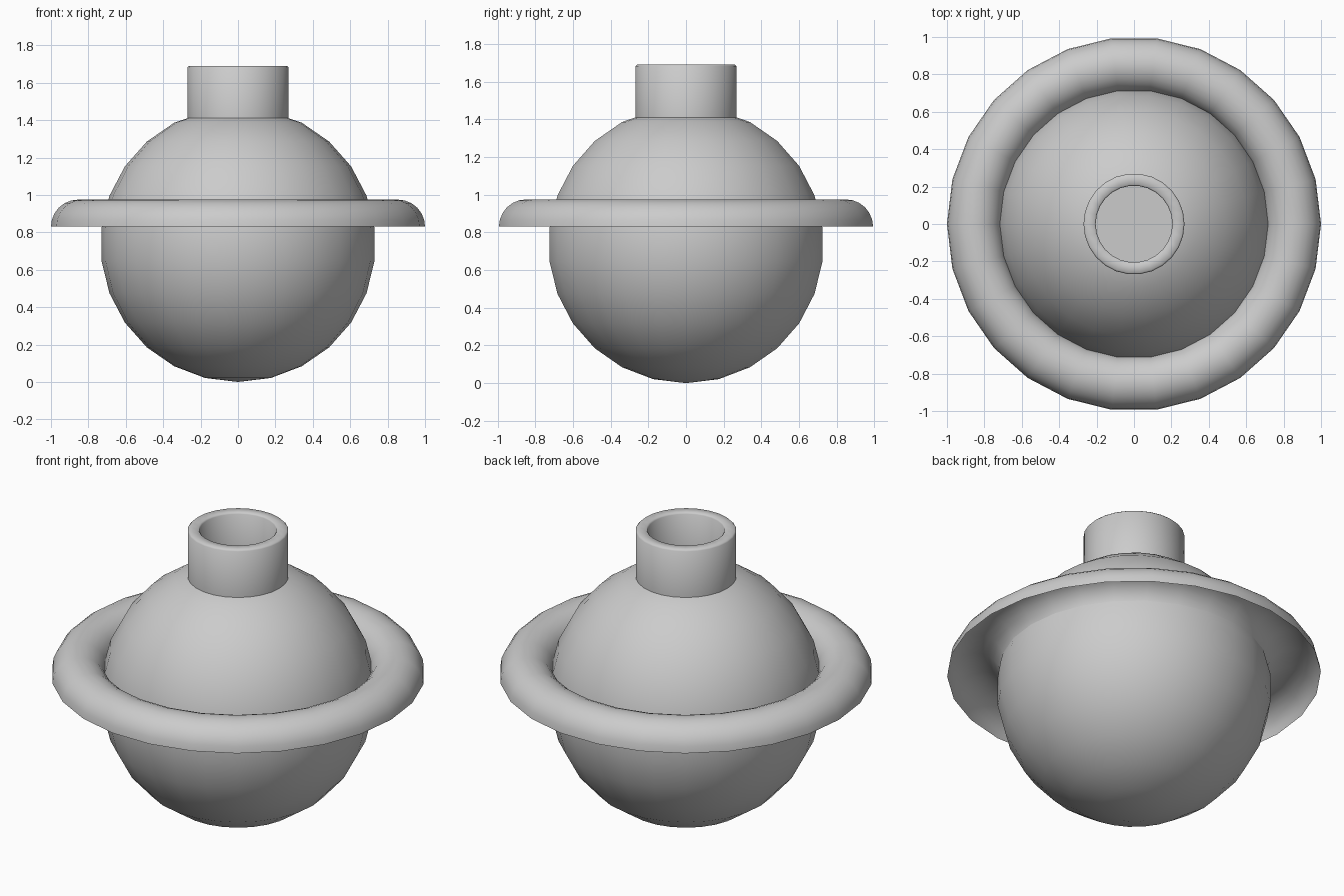
import bpy, bmesh, math

if "Cube" in bpy.data.objects:
    bpy.data.objects.remove(bpy.data.objects["Cube"])

SEG = 26


def lathe(name, profile, closed=False, angle=40):
    """Revolve (radius, z) points around z; radius 0 makes a pole."""
    bm = bmesh.new()
    rings = []
    for r, z in profile:
        if r < 1e-6:
            rings.append([bm.verts.new((0, 0, z))] * SEG)
        else:
            rings.append([bm.verts.new((r * math.cos(2 * math.pi * i / SEG),
                                        r * math.sin(2 * math.pi * i / SEG), z))
                          for i in range(SEG)])
    pairs = list(zip(rings, rings[1:]))
    if closed:
        pairs.append((rings[-1], rings[0]))
    for a, b in pairs:
        for i in range(SEG):
            j = (i + 1) % SEG
            quad = list(dict.fromkeys((a[i], a[j], b[j], b[i])))
            bm.faces.new(quad)
    mesh = bpy.data.meshes.new(name)
    bm.to_mesh(mesh)
    bm.free()
    obj = bpy.data.objects.new(name, mesh)
    bpy.context.collection.objects.link(obj)
    bpy.ops.object.select_all(action='DESELECT')
    obj.select_set(True)
    bpy.context.view_layer.objects.active = obj
    bpy.ops.object.shade_smooth_by_angle(angle=math.radians(angle))
    return obj


# Round body, cut off level where the neck begins
R = 0.735
step = math.pi / 13
body = [(R * math.sin(step * k), R - R * math.cos(step * k)) for k in range(12)]
body += [(0.27, 1.41)]
lathe("round_body", body)

# Neck tube with softened rim and a flat floor inside
lathe("neck", [(0.27, 1.405), (0.27, 1.682), (0.262, 1.69), (0.212, 1.69),
               (0.205, 1.682), (0.205, 1.41), (0, 1.41)], angle=50)

# Half-round collar, hollow and open underneath
minor = 0.145
collar = [(1 - minor + minor * math.cos(math.pi * k / 12),
           0.83 + minor * math.sin(math.pi * k / 12)) for k in range(13)]
lathe("collar", collar)
